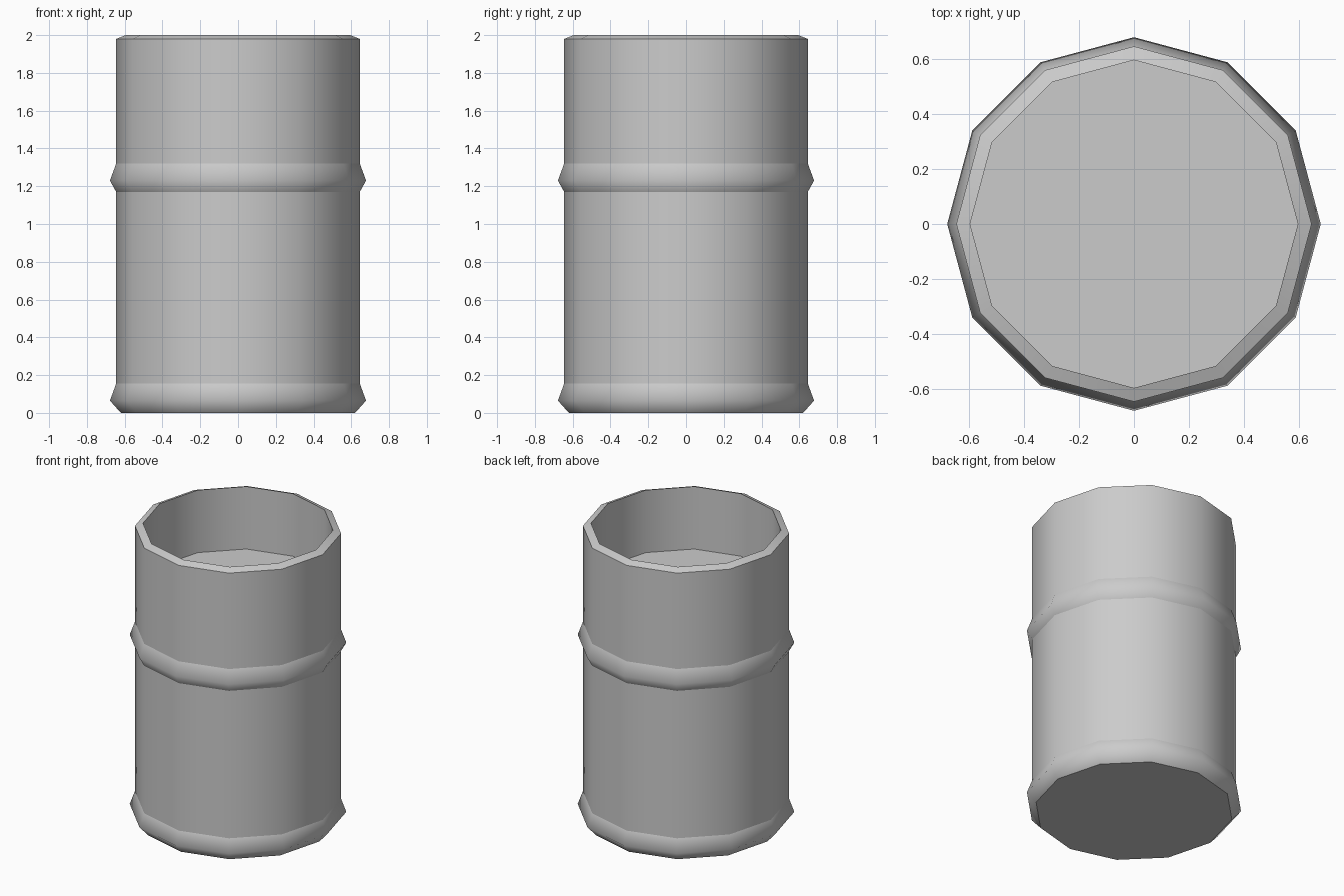
import bpy, bmesh, math

cube = bpy.data.objects.get("Cube")
if cube:
    bpy.data.objects.remove(cube, do_unlink=True)

SIDES = 12

# One flat colour
grey = bpy.data.materials.new("plain grey")
grey.use_nodes = True
colour = (0.6, 0.6, 0.6, 1)
grey.diffuse_color = colour
grey.node_tree.nodes["Principled BSDF"].inputs["Base Color"].default_value = colour


def lathe(name, profile):
    """Turn (radius, height, sharp) points into a closed solid."""
    bm = bmesh.new()
    rings = []
    for radius, z, sharp in profile:
        ring = []
        for i in range(SIDES):
            a = math.tau * i / SIDES
            ring.append(bm.verts.new((radius * math.cos(a), radius * math.sin(a), z)))
        rings.append(ring)
    for low, high in zip(rings, rings[1:]):
        for i in range(SIDES):
            j = (i + 1) % SIDES
            bm.faces.new((low[i], low[j], high[j], high[i]))
    bm.faces.new(rings[0][::-1])
    bm.faces.new(rings[-1])
    for face in bm.faces:
        face.smooth = True
    # Crisp edges between body, bands, rim and floors
    for ring, (radius, z, sharp) in zip(rings, profile):
        if sharp:
            for i in range(SIDES):
                bm.edges.get((ring[i], ring[(i + 1) % SIDES])).smooth = False
    bmesh.ops.recalc_face_normals(bm, faces=bm.faces)
    mesh = bpy.data.meshes.new(name)
    bm.to_mesh(mesh)
    bm.free()
    mesh.materials.append(grey)
    obj = bpy.data.objects.new(name, mesh)
    bpy.context.collection.objects.link(obj)
    return obj


BODY = 0.645
BAND = 0.678
INNER = 0.595

lathe("barrel", [
    # Base band
    (0.62, 0, True),
    (BAND, 0.065, False),
    (BODY, 0.155, True),
    # Middle band
    (BODY, 1.17, True),
    (BAND, 1.23, False),
    (BODY, 1.32, True),
    # Sloped rim and recessed top
    (BODY, 1.98, True),
    (INNER, 2, True),
    (INNER, 1.57, True),
])
